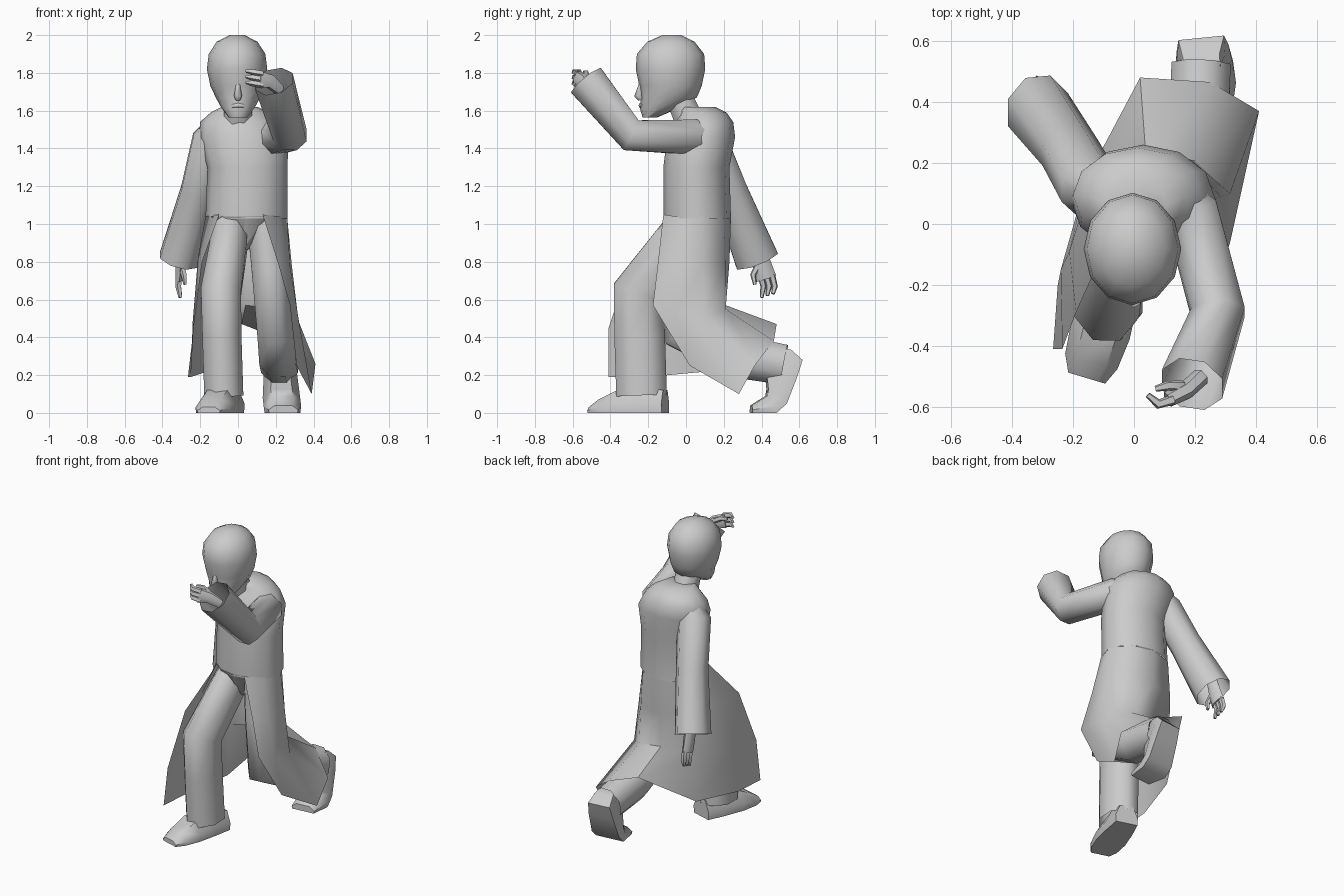
import bpy, math
from mathutils import Vector


def loft(name, rings, closed=True, caps=(True, True), angle=62):
    """Skin a list of equal-length point rows into one mesh object."""
    n = len(rings[0])
    verts = [tuple(p) for r in rings for p in r]
    faces = []
    for i in range(len(rings) - 1):
        for j in range(n if closed else n - 1):
            k = (j + 1) % n
            faces.append((i * n + j, i * n + k, (i + 1) * n + k, (i + 1) * n + j))
    if closed and caps[0]:
        faces.append(tuple(reversed(range(n))))
    if closed and caps[1]:
        faces.append(tuple(range((len(rings) - 1) * n, len(rings) * n)))
    me = bpy.data.meshes.new(name)
    me.from_pydata(verts, [], faces)
    ob = bpy.data.objects.new(name, me)
    bpy.context.collection.objects.link(ob)
    bpy.ops.object.select_all(action='DESELECT')
    ob.select_set(True)
    bpy.context.view_layer.objects.active = ob
    bpy.ops.object.mode_set(mode='EDIT')
    bpy.ops.mesh.select_all(action='SELECT')
    bpy.ops.mesh.normals_make_consistent(inside=False)
    bpy.ops.object.mode_set(mode='OBJECT')
    bpy.ops.object.shade_smooth_by_angle(angle=math.radians(angle))
    return ob


def stack(name, rows, n=12, caps=(True, True)):
    """Horizontal ellipses: (centre x, centre y, z, radius x, radius y)."""
    a = [2 * math.pi * j / n for j in range(n)]
    return loft(name, [[(cx + rx * math.cos(t), cy + ry * math.sin(t), z) for t in a]
                       for cx, cy, z, rx, ry in rows], caps=caps)


def tube(name, path, n=8, ref=(1, 0, 0), caps=(True, True)):
    """Limb along a path of (x, y, z, radius along ref, other radius)."""
    pts = [Vector(p[:3]) for p in path]
    rings = []
    for i, p in enumerate(path):
        a, b = pts[max(i - 1, 0)], pts[min(i + 1, len(pts) - 1)]
        d0 = (pts[i] - a).normalized() if i else Vector()
        d1 = (b - pts[i]).normalized() if i < len(pts) - 1 else Vector()
        t = (d0 + d1).normalized()
        r = Vector(ref)
        u = (r - t * r.dot(t)).normalized()
        v = t.cross(u)
        rv = p[4] if len(p) > 4 else p[3]
        rings.append([pts[i] + u * p[3] * math.cos(w) + v * rv * math.sin(w)
                      for w in (2 * math.pi * (j + .5) / n for j in range(n))])
    return loft(name, rings, caps=caps)


# head, neck and face
stack("head", [(0, -.19, 1.565, .05, .04), (0, -.14, 1.615, .088, .105),
               (0, -.09, 1.67, .118, .148), (-.003, -.082, 1.73, .143, .165),
               (-.005, -.082, 1.82, .160, .184), (-.005, -.082, 1.90, .150, .178),
               (-.005, -.08, 1.965, .108, .125), (-.005, -.075, 2.0, .04, .05)])
tube("neck", [(0, .03, 1.52, .085), (0, -.05, 1.70, .075)])
tube("nose", [(0, -.238, 1.74, .012), (0, -.25, 1.68, .024), (0, -.238, 1.66, .016)], 6)
tube("mouth", [(-.03, -.232, 1.625, .010), (0, -.238, 1.628, .014), (.03, -.232, 1.625, .010)],
     6, ref=(0, 0, 1))

# coat body and pelvis
stack("coat_body", [(.045, .06, 1.03, .217, .178), (.05, .055, 1.30, .212, .175),
                    (.03, .08, 1.46, .237, .18), (.01, .095, 1.54, .21, .155),
                    (.01, .09, 1.59, .155, .125), (.01, .06, 1.62, .095, .095)],
      caps=(False, True))
stack("pelvis", [(.02, .03, .86, .03, .07), (.04, .05, 1.04, .21, .17)])

# open coat skirt: rows run from one front edge round the back to the other
waist = [(-.10, -.09, 1.05), (-.172, .04, 1.04), (-.11, .19, 1.03), (.04, .238, 1.03),
         (.18, .203, 1.03), (.26, .08, 1.04), (.22, -.05, 1.04), (.13, -.12, 1.05)]
thigh = [(-.19, -.29, .80), (-.212, -.09, .82), (-.135, .18, .80), (.04, .23, .80),
         (.19, .208, .80), (.285, .09, .78), (.275, -.07, .78), (.21, -.148, .80)]
knee = [(-.235, -.41, .45), (-.24, -.15, .48), (-.155, .15, .55), (.04, .21, .57),
        (.20, .21, .55), (.315, .10, .50), (.315, -.06, .53), (.275, -.175, .57)]
hem = [(-.265, -.41, .19), (-.25, -.20, .19), (-.16, .12, .22), (.02, .48, .47),
       (.25, .465, .38), (.41, .37, .26), (.39, .28, .10), (.31, .02, .25)]
loft("coat_skirt", [waist, thigh, knee, hem], closed=False)

# sleeves with open cuffs
tube("rear_sleeve", [(-.10, .10, 1.54, .06), (-.145, .12, 1.44, .105), (-.21, .235, 1.17, .10),
                     (-.315, .375, .81, .11, .125)], caps=(True, False))
tube("raised_sleeve", [(.08, .12, 1.47, .08), (.19, .03, 1.46, .10), (.275, -.29, 1.47, .095),
                       (.19, -.525, 1.755, .11)], caps=(True, False))

# lowered hand
tube("rear_palm", [(-.30, .38, .88, .03, .04), (-.305, .40, .79, .03, .05),
                   (-.31, .425, .71, .025, .055)], 6)
for i in range(3):
    y = .395 + .03 * i
    tube("rear_finger", [(-.31, y, .73, .018), (-.315, y + .015, .67, .017),
                         (-.305, y + .005, .61 + .01 * i, .01)], 5)
tube("rear_thumb", [(-.30, .38, .78, .018), (-.285, .355, .73, .016), (-.28, .365, .68, .01)], 5)

# raised hand
Z = (0, 0, 1)
tube("raised_palm", [(.22, -.50, 1.71, .03), (.17, -.545, 1.755, .04, .03),
                     (.11, -.575, 1.765, .05, .026)], 6, ref=Z)
for i in range(3):
    z = 1.735 + .03 * i
    tube("raised_finger", [(.13, -.575, z, .018), (.08, -.59, z + .01, .017),
                           (.045, -.56, z + .015, .01)], 5, ref=Z)
tube("raised_thumb", [(.16, -.53, 1.77, .018), (.11, -.53, 1.80, .017), (.07, -.54, 1.80, .01)],
     5, ref=Z)

# legs with open trouser ends
tube("front_leg", [(-.04, .05, 1.0, .10, .13), (-.05, -.06, .88, .105, .14),
                   (-.09, -.25, .64, .115, .15), (-.085, -.245, .40, .112, .145),
                   (-.075, -.235, .09, .112, .145)], caps=(True, False))
tube("rear_leg", [(.14, .05, 1.02, .10, .14), (.17, .02, .75, .105, .135),
                  (.20, .0, .43, .105, .135), (.21, .27, .30, .105, .125),
                  (.22, .52, .255, .105, .115)], caps=(True, False))


# shoes: flat-soled sections from heel to toe
def section(c, across, up, w, h):
    c, a, u = Vector(c), Vector(across).normalized(), Vector(up).normalized()
    return [c + a * w * s + u * h * t for s, t in
            ((-1, 0), (1, 0), (1.05, .4), (.6, 1), (-.6, 1), (-1.05, .4))]


side = (1, -.3, 0)
loft("front_shoe", [section(c, side, Z, w, h) for c, w, h in
                    (((-.035, -.11, 0), .07, .12), ((-.07, -.22, 0), .085, .14),
                     ((-.11, -.35, 0), .095, .12), ((-.14, -.45, 0), .085, .07),
                     ((-.155, -.505, 0), .06, .03))], angle=50)
side = (1, .1, 0)
loft("rear_shoe", [section(c, side, up, w, h) for c, up, w, h in
                   (((.22, .55, .335), (0, -1, .1), .06, .10),
                    ((.22, .61, .28), (0, -1, .1), .075, .16),
                    ((.225, .58, .19), (0, -1, .15), .085, .16),
                    ((.23, .525, .05), (0, -1, .8), .095, .12),
                    ((.235, .47, .0), (0, -.5, 1), .095, .10),
                    ((.24, .345, .0), Z, .075, .04))], angle=50)
